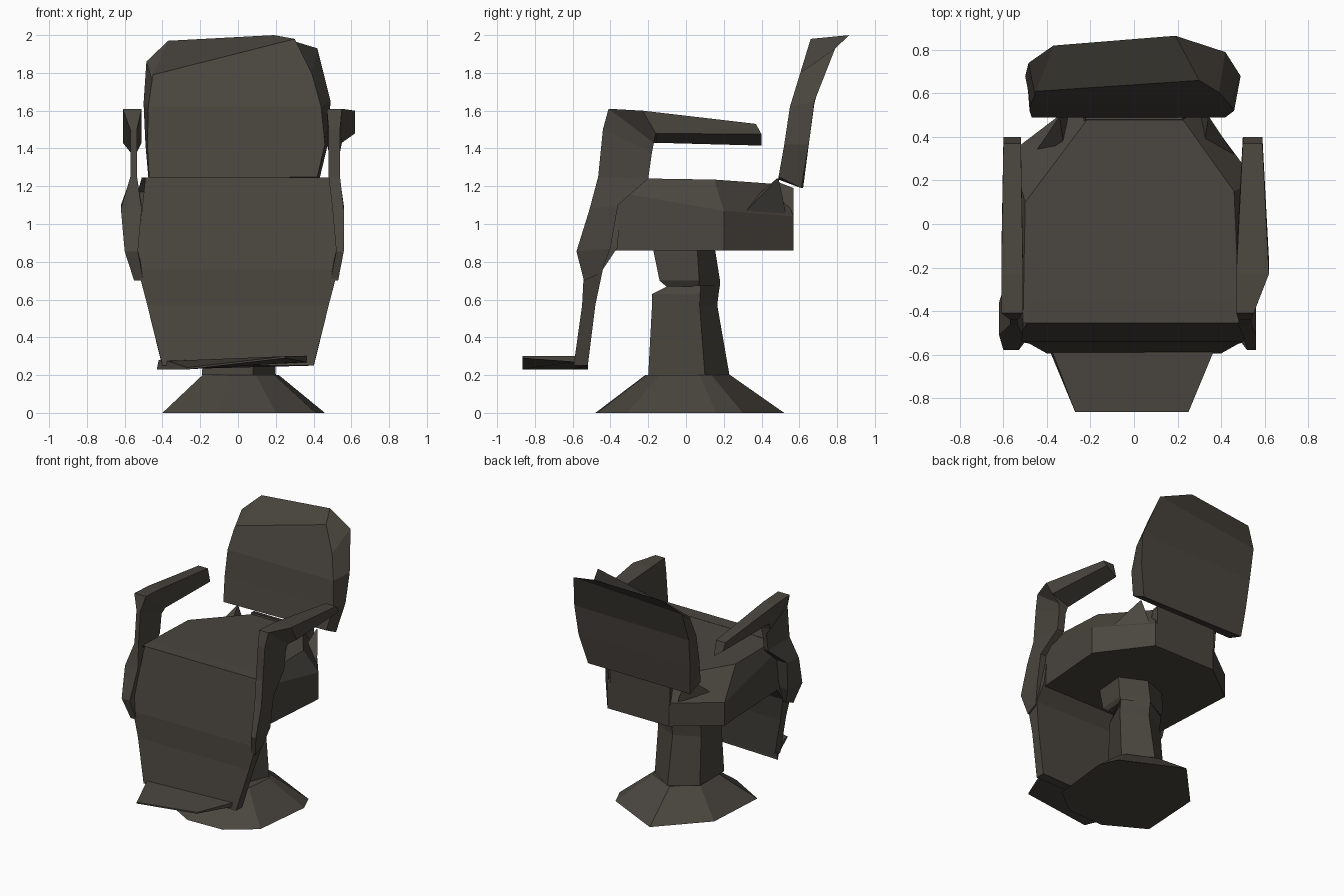
import bpy, bmesh

dark = bpy.data.materials.new("dark brown grey")
dark.diffuse_color = (0.068, 0.06, 0.049, 1)


def loft(name, rings):
    """Skin equal-length rings of points with flat faces and cap both ends."""
    bm = bmesh.new()
    vs = [[bm.verts.new(p) for p in ring] for ring in rings]
    n = len(rings[0])
    for a, b in zip(vs, vs[1:]):
        for i in range(n):
            j = (i + 1) % n
            bm.faces.new((a[i], a[j], b[j], b[i]))
    bm.faces.new(vs[0])
    bm.faces.new(vs[-1])
    bmesh.ops.recalc_face_normals(bm, faces=bm.faces)
    me = bpy.data.meshes.new(name)
    bm.to_mesh(me)
    bm.free()
    me.materials.append(dark)
    ob = bpy.data.objects.new(name, me)
    bpy.context.collection.objects.link(ob)
    return ob


def mirrored(half):
    """Closed symmetric ring from its right-hand points."""
    return half + [(-x, y, z) for x, y, z in reversed(half)]


# Faceted foot: uneven outline drawn in to the column
outline = [(.41, -.31), (.46, .16), (.4, .3), (-.05, .52), (-.37, .18), (-.4, -.31), (-.1, -.48), (.2, -.47)]
loft("base", [[(x, y, 0) for x, y in outline],
              [(x * .47, y * .45, .2) for x, y in outline]])

# Five-sided column
five = [(.08, -.2), (.2, .1), (.0, .23), (-.19, .1), (-.19, -.2)]
loft("column", [[(x, y, .2) for x, y in five],
                [(x * .95, y * .9 if y < 0 else y * .72, .57) for x, y in five],
                [(x * .95, y * .9 if y < 0 else y * .75, .63) for x, y in five],
                [(x * .95, y * .45 if y < 0 else y * .78, .675) for x, y in five]])

# Wider block joining column and seat
block = [(.17, -.14), (.19, .07), (.0, .18), (-.19, .09), (-.17, -.14)]
loft("seat_support", [[(x * .9, y * .75 if y < 0 else y, .67) for x, y in block],
                      [(x, y, .7) for x, y in block],
                      [(x * 1.02, y * 1.25 if y < 0 else y * .85, .87) for x, y in block]])

# Seat cushion, uneven hexagon narrowing to the rear
rim = [(.51, -.38), (.555, .2), (.28, .57), (-.25, .57), (-.565, .33), (-.53, -.38)]
rim_z = [1.17, 1.07, 1.04, 1.04, 1.04, 1.17]
loft("seat", [[(x, y, .86) for x, y in rim],
              [(x, y, z) for (x, y), z in zip(rim, rim_z)],
              [(.485, -.455, 1.245), (.46, .15, 1.235), (.21, .5, 1.21),
               (-.2, .5, 1.21), (-.5, .1, 1.235), (-.51, -.455, 1.245)]])

# Pointed brackets and the block that carries the back
for s, name in ((1, "right_bracket"), (-1, "left_bracket")):
    loft(name, [[(s * .46, .32, 1.07), (s * .32, .34, 1.12), (s * .3, .53, 1.05)],
                [(s * .35, .485, 1.24), (s * .34, .48, 1.24), (s * .34, .49, 1.24)]])
loft("back_mount", [mirrored([(.28, .44, 1.03), (.26, .57, 1.03)]),
                    mirrored([(.22, .48, 1.225), (.26, .57, 1.19)])])

# Front panel: half width, front y, back y, z
panel = [(.5, -.455, -.35, 1.245), (.54, -.52, -.36, .88), (.54, -.54, -.44, .76),
         (.49, -.55, -.48, .57), (.41, -.595, -.52, .25)]
loft("leg_panel", [mirrored([(w - .01, f, z), (w * .98, b, z)]) for w, f, b, z in panel])

# Twisted footrest wedge, higher on its right and thin at the front
loft("footrest", [
    [(-.27, -.865, .23), (.25, -.865, .29), (.25, -.865, .3), (-.27, -.865, .24)],
    [(-.38, -.6, .23), (.36, -.6, .27), (.36, -.6, .3), (-.37, -.6, .275)],
    [(-.43, -.52, .23), (.39, -.52, .25), (.38, -.52, .3), (-.42, -.52, .28)]])

# Arms: path of (front y, z, rear y, z), then inner and outer x for each side
path = [(-.54, .7, -.45, .74), (-.58, .855, -.4, .87), (-.51, 1.08, -.36, 1.1),
        (-.465, 1.25, -.2, 1.24), (-.44, 1.5, -.18, 1.38), (-.41, 1.61, -.17, 1.43),
        (-.23, 1.6, -.16, 1.43), (.37, 1.53, .4, 1.415)]
sides = {"right_arm": (1, [(.49, .53), (.52, .56), (.5, .56), (.48, .54), (.48, .54),
                           (.47, .55), (.47, .62), (.5, .59)]),
         "left_arm": (-1, [(.5, .55), (.53, .6), (.51, .62), (.535, .57), (.535, .57),
                           (.51, .61), (.51, .61), (.52, .6)])}
for name, (s, widths) in sides.items():
    # the underside of the rest is bevelled on its outer edge
    lift = [0] * 6 + [.05, .06]
    loft(name, [[(s * i, a, za), (s * o, a, za), (s * o, b, zb + h), (s * i, b, zb)]
                for (a, za, b, zb), (i, o), h in zip(path, widths, lift)])

# Reclined back, cut at a slant on top: front left, front right, rear right, rear left
loft("back", [
    [(-.47, .49, 1.235), (.42, .49, 1.25), (.42, .61, 1.19), (-.47, .62, 1.19)],
    [(-.48, .52, 1.42), (.46, .52, 1.42), (.475, .65, 1.42), (-.49, .65, 1.42)],
    [(-.475, .55, 1.62), (.44, .55, 1.62), (.49, .68, 1.65), (-.5, .68, 1.64)],
    [(-.455, .595, 1.76), (.39, .605, 1.8), (.42, .79, 1.93), (-.485, .74, 1.86)],
    [(-.45, .61, 1.79), (.3, .66, 1.98), (.19, .865, 2.0), (-.37, .82, 1.97)]])
